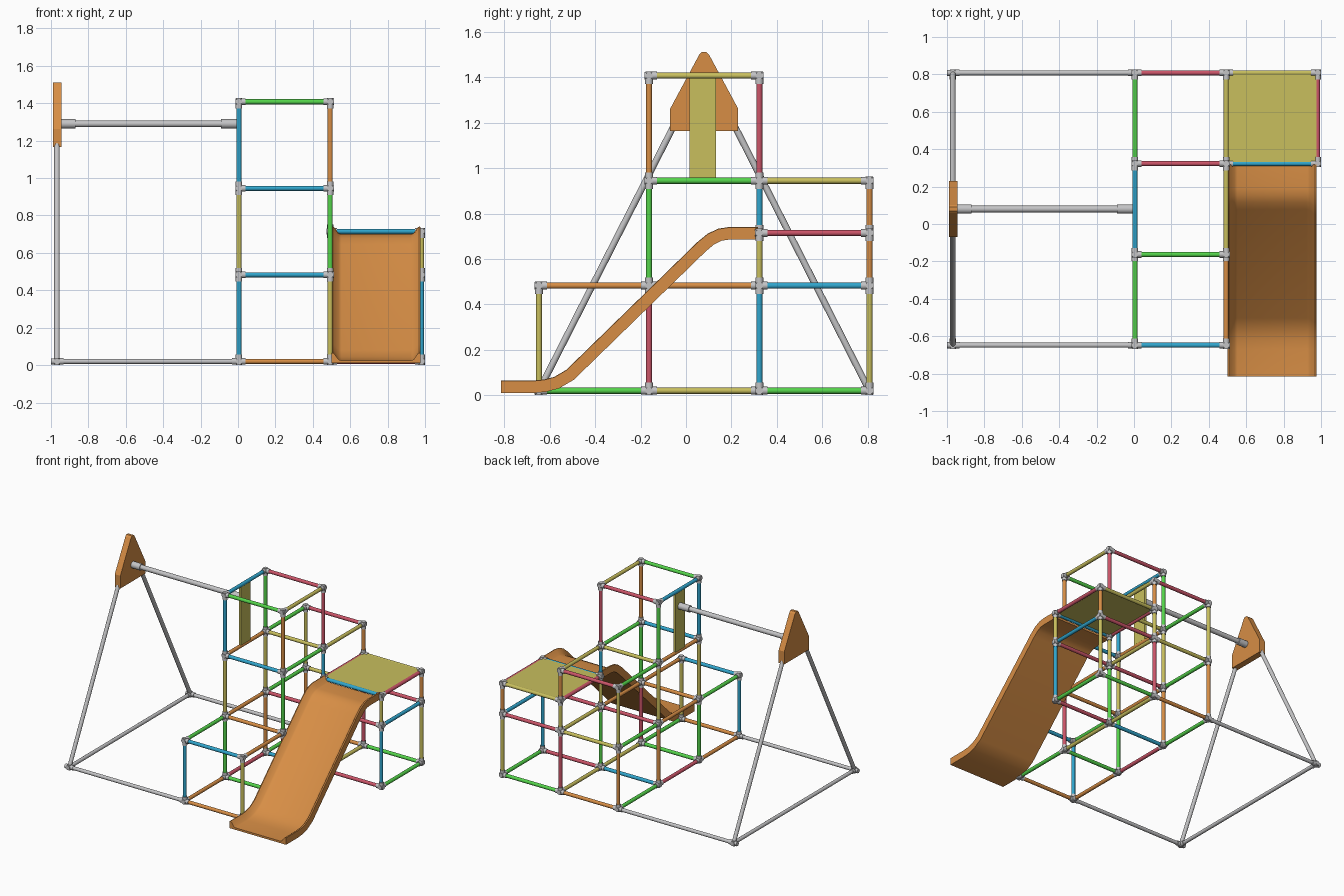
import bpy, bmesh, math
from mathutils import Vector

if "Cube" in bpy.data.objects:
    bpy.data.objects.remove(bpy.data.objects["Cube"])


def material(name, rgb):
    m = bpy.data.materials.new(name)
    m.use_nodes = True
    color = (*rgb, 1)
    m.diffuse_color = color
    m.node_tree.nodes["Principled BSDF"].inputs["Base Color"].default_value = color
    return m


MATS = {
    "O": material("orange", (.68, .27, .06)),
    "Y": material("yellow", (.58, .52, .11)),
    "B": material("blue", (.03, .38, .61)),
    "G": material("green", (.09, .66, .07)),
    "R": material("red", (.6, .09, .14)),
    "S": material("silver grey", (.55, .55, .56)),
}
NAMES = {"O": "orange", "Y": "yellow", "B": "blue", "G": "green", "R": "red"}


def finish(name, bm, mat, smooth=True):
    bmesh.ops.recalc_face_normals(bm, faces=bm.faces)
    mesh = bpy.data.meshes.new(name)
    bm.to_mesh(mesh)
    bm.free()
    mesh.materials.append(MATS[mat])
    ob = bpy.data.objects.new(name, mesh)
    bpy.context.collection.objects.link(ob)
    if smooth:
        bpy.ops.object.select_all(action="DESELECT")
        ob.select_set(True)
        bpy.context.view_layer.objects.active = ob
        bpy.ops.object.shade_smooth_by_angle(angle=math.radians(40))
    return ob


def tube(bm, a, b, r, sides=16):
    a, b = Vector(a), Vector(b)
    d = b - a
    mat = d.to_track_quat("Z", "Y").to_matrix().to_4x4()
    mat.translation = (a + b) / 2
    bmesh.ops.create_cone(bm, cap_ends=True, segments=sides, radius1=r,
                          radius2=r, depth=d.length, matrix=mat)


def box(name, lo, hi, mat):
    bm = bmesh.new()
    bmesh.ops.create_cube(bm, size=1)
    for v in bm.verts:
        v.co = Vector([l + (h - l) * (c + .5) for l, h, c in zip(lo, hi, v.co)])
    return finish(name, bm, mat, False)


# Climbing frame lattice
XS = [.005, .493, .982]
YS = [-.648, -.163, .323, .808]
ZS = [.02, .483, .715, .945, 1.408]
R = .0135


def node(i, j, k):
    return Vector((XS[i], YS[j], ZS[k]))


# Colours of the bars along x, keyed by (row, level)
X_BARS = {
    (0, 0): "O.", (1, 0): "G.", (2, 0): "BR", (3, 0): "OG",
    (0, 1): "B.", (1, 1): "O.", (2, 1): "RR", (3, 1): "YR",
    (2, 2): ".B", (3, 2): ".Y",
    (1, 3): "B.", (2, 3): "Y.", (3, 3): "R.",
    (1, 4): "G.", (2, 4): "R.",
}
# Bars along y, keyed by (column, level)
Y_BARS = {
    (0, 0): "ORG", (1, 0): "GYY", (2, 0): "..G",
    (0, 1): "GOG", (1, 1): "OOY", (2, 1): "..B",
    (1, 2): "..R", (2, 2): "..R",
    (0, 3): ".OG", (1, 3): ".GY",
    (0, 4): ".B.", (1, 4): ".Y.",
}
# Uprights, keyed by (column, row): levels passed and colours
POSTS = {
    (0, 0): ("01", "B"), (1, 0): ("01", "Y"),
    (0, 1): ("0134", "GYB"), (1, 1): ("0134", "RGO"),
    (0, 2): ("0134", "OYG"), (1, 2): ("01234", "GYBR"),
    (0, 3): ("013", "OY"), (1, 3): ("0123", "RYO"),
    (2, 2): ("012", "BY"), (2, 3): ("012", "YO"),
}

bars = []
for (j, k), cols in X_BARS.items():
    bars += [(node(i, j, k), node(i + 1, j, k), c) for i, c in enumerate(cols)]
for (i, k), cols in Y_BARS.items():
    bars += [(node(i, j, k), node(i, j + 1, k), c) for j, c in enumerate(cols)]
for (i, j), (levels, cols) in POSTS.items():
    for lo, hi, c in zip(levels, levels[1:], cols):
        bars.append((node(i, j, int(lo)), node(i, j, int(hi)), c))
bars = [b for b in bars if b[2] != "."]

for key, name in NAMES.items():
    bm = bmesh.new()
    for a, b, c in bars:
        if c == key:
            tube(bm, a, b, R)
    finish(name + "_frame_bars", bm, key)

# Silver swing support: ground rails, leaning legs and top beam
SX, MID, BEAM_Z = -.968, .08, 1.29
feet = [Vector((SX, y, ZS[0])) for y in (YS[0], YS[3])]
ground = [(feet[0], feet[1])]
ground += [(f, Vector((XS[0], f.y, f.z))) for f in feet]
bm = bmesh.new()
for a, b in ground:
    tube(bm, a, b, R)
finish("ground_rails", bm, "S")

bm = bmesh.new()
for f in feet:
    tube(bm, f, f.lerp(Vector((SX, MID, 1.45)), .85), R + .001)
finish("swing_legs", bm, "S")

bm = bmesh.new()
tube(bm, (SX, MID, BEAM_Z), (XS[0], MID, BEAM_Z), .018)
for x0, x1 in ((-.945, -.87), (-.092, -.003)):
    tube(bm, (x0, MID, BEAM_Z), (x1, MID, BEAM_Z), .025)
finish("swing_beam", bm, "S")

# Connectors: a small cross with a sleeve over every joined bar
joints = {}
for a, b in [(a, b) for a, b, c in bars] + ground:
    joints.setdefault(tuple(a), []).append((b - a).normalized())
    joints.setdefault(tuple(b), []).append((a - b).normalized())
bm = bmesh.new()
for p, dirs in joints.items():
    p = Vector(p)
    for axis in range(3):
        d = Vector([float(n == axis) for n in range(3)])
        tube(bm, p - d * .019, p + d * .019, .0165, 12)
    for d in dirs:
        tube(bm, p, p + d * .036, .0175, 12)
for f in feet:
    tube(bm, f, f - Vector((.032, 0, 0)), .0165, 12)
finish("pipe_connectors", bm, "S")

# Pointed plate holding the legs
bm = bmesh.new()
half = [(.15, 1.165), (.15, 1.262), (.022, 1.5), (.01, 1.512)]
outline = [(MID + y, z) for y, z in half] + [(MID - y, z) for y, z in reversed(half)]
face = bm.faces.new([bm.verts.new((-.99, y, z)) for y, z in outline])
ext = bmesh.ops.extrude_face_region(bm, geom=[face])
verts = [g for g in ext["geom"] if isinstance(g, bmesh.types.BMVert)]
bmesh.ops.translate(bm, verts=verts, vec=(.047, 0, 0))
finish("swing_end_plate", bm, "O", False)

# Panels
box("beam_panel", (-.004, .015, ZS[3]), (.014, .132, ZS[4]), "Y")
box("platform", (.499, .328, .713), (.976, .803, .726), "Y")

# Slide: shallow tray section swept along a side profile
path = [(-.815, .037), (-.67, .037), (-.62, .042), (-.57, .055), (-.51, .09),
        (.07, .655), (.11, .688), (.15, .707), (.19, .713), (.318, .713)]
side = [(.238, -.027), (.238, .026), (.23, .028), (.222, .022), (.2, -.008), (.185, -.012)]
section = side + [(-x, n) for x, n in reversed(side)]
pts = [Vector((0, y, z)) for y, z in path]
bm = bmesh.new()
rings = []
for n, p in enumerate(pts):
    before = (p - pts[n - 1]).normalized() if n else Vector((0, 1, 0))
    after = (pts[n + 1] - p).normalized() if n + 1 < len(pts) else Vector((0, 1, 0))
    t = (before + after).normalized()
    up = Vector((0, -t.z, t.y))
    rings.append([bm.verts.new(p + up * h + Vector((.738 + x, 0, 0))) for x, h in section])
for a, b in zip(rings, rings[1:]):
    for n in range(len(section)):
        m = (n + 1) % len(section)
        bm.faces.new((a[n], a[m], b[m], b[n]))
bm.faces.new(rings[0])
bm.faces.new(rings[-1])
finish("slide", bm, "O")
